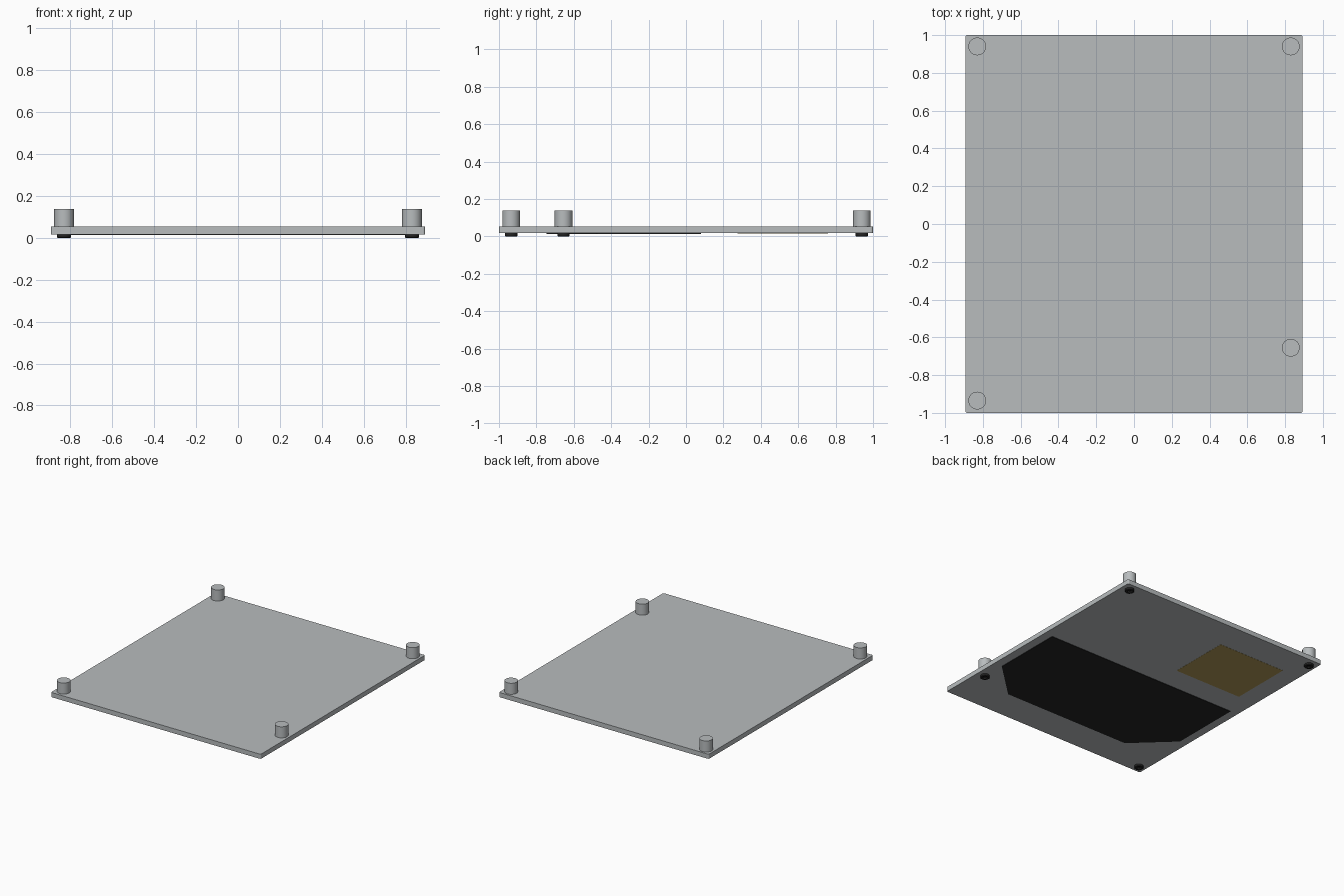
import bpy, bmesh, math

if "Cube" in bpy.data.objects:
    bpy.data.objects.remove(bpy.data.objects["Cube"], do_unlink=True)


def material(name, rgb):
    mat = bpy.data.materials.new(name)
    mat.use_nodes = True
    color = (*rgb, 1.0)
    mat.diffuse_color = color
    mat.node_tree.nodes["Principled BSDF"].inputs["Base Color"].default_value = color
    return mat


GREY = material("aluminium grey", (0.48, 0.505, 0.515))
BLACK = material("matte black", (0.018, 0.018, 0.018))
GOLD = material("dull gold", (0.44, 0.32, 0.10))

PLATE_BOTTOM, PLATE_TOP, POST_TOP = 0.017, 0.053, 0.138
CORNERS = {
    "back_left": (0.83, 0.94),
    "back_right": (-0.83, 0.94),
    "front_right": (-0.83, -0.935),
    "front_left": (0.83, -0.655),
}


def finish(name, bm, mat, location=(0, 0, 0), smooth=False):
    bmesh.ops.recalc_face_normals(bm, faces=bm.faces)
    mesh = bpy.data.meshes.new(name)
    bm.to_mesh(mesh)
    bm.free()
    mesh.materials.append(mat)
    obj = bpy.data.objects.new(name, mesh)
    obj.location = location
    bpy.context.collection.objects.link(obj)
    if smooth:
        bpy.ops.object.select_all(action="DESELECT")
        obj.select_set(True)
        bpy.context.view_layer.objects.active = obj
        bpy.ops.object.shade_smooth_by_angle(angle=math.radians(35))
    return obj


def slab(name, outline, z0, z1, mat, corner=0):
    """Extrude a flat outline, optionally rounding its upright edges."""
    bm = bmesh.new()
    base = bm.faces.new([bm.verts.new((x, y, z0)) for x, y in outline])
    out = bmesh.ops.extrude_face_region(bm, geom=[base])
    # keep the base face so the solid is closed
    top = [v for v in out["geom"] if isinstance(v, bmesh.types.BMVert)]
    bmesh.ops.translate(bm, verts=top, vec=(0, 0, z1 - z0))
    if corner:
        upright = [e for e in bm.edges
                   if abs(e.verts[0].co.z - e.verts[1].co.z) > 0.001]
        bmesh.ops.bevel(bm, geom=upright, offset=corner, segments=3,
                        profile=0.5, affect="EDGES")
    return finish(name, bm, mat)


def rectangle(x0, x1, y0, y1):
    return [(x0, y0), (x1, y0), (x1, y1), (x0, y1)]


def post(name, location, height, radius):
    bm = bmesh.new()
    bmesh.ops.create_cone(bm, cap_ends=True, segments=32, radius1=radius,
                          radius2=radius, depth=height)
    bmesh.ops.translate(bm, verts=bm.verts, vec=(0, 0, height / 2))
    return finish(name, bm, GREY, location, smooth=True)


def screw(name, location, height, radius, socket):
    """Round head with a hexagonal socket opening downward."""
    bm = bmesh.new()
    count = 24
    angles = [2 * math.pi * i / count for i in range(count)]
    sector = math.pi / 3

    def ring(radius_at, z):
        return [bm.verts.new((radius_at(a) * math.cos(a),
                              radius_at(a) * math.sin(a), z)) for a in angles]

    def hexagon(a):
        return socket / math.cos((a + sector / 2) % sector - sector / 2)

    rings = [
        ring(lambda a: radius, height),
        ring(lambda a: radius, 0.003),
        ring(lambda a: radius - 0.003, 0),
        ring(hexagon, 0),
        ring(hexagon, height * 0.7),
    ]
    for lower, upper in zip(rings, rings[1:]):
        for i in range(count):
            j = (i + 1) % count
            bm.faces.new((lower[i], lower[j], upper[j], upper[i]))
    bm.faces.new(rings[0])
    bm.faces.new(rings[-1])
    return finish(name, bm, BLACK, location, smooth=True)


# Main plate
slab("base_plate", rectangle(-0.893, 0.893, -1, 1),
     PLATE_BOTTOM, PLATE_TOP, GREY, corner=0.01)

# Black underside pad with two clipped front corners
half = [(0.825, 0.08), (0.825, -0.475), (0.54, -0.745)]
outline = half + [(-x, y) for x, y in reversed(half)]
slab("underside_pad", outline, PLATE_BOTTOM - 0.004, PLATE_BOTTOM, BLACK)

# Gold underside label plate
slab("underside_label", rectangle(-0.74, -0.165, 0.275, 0.76),
     PLATE_BOTTOM - 0.001, PLATE_BOTTOM, GOLD)

# Standoff posts above the plate and the screws that hold them below
for corner, (x, y) in CORNERS.items():
    post(corner + "_post", (x, y, PLATE_TOP), POST_TOP - PLATE_TOP, 0.047)
    screw(corner + "_screw", (x, y, 0), PLATE_BOTTOM, 0.033, 0.015)
